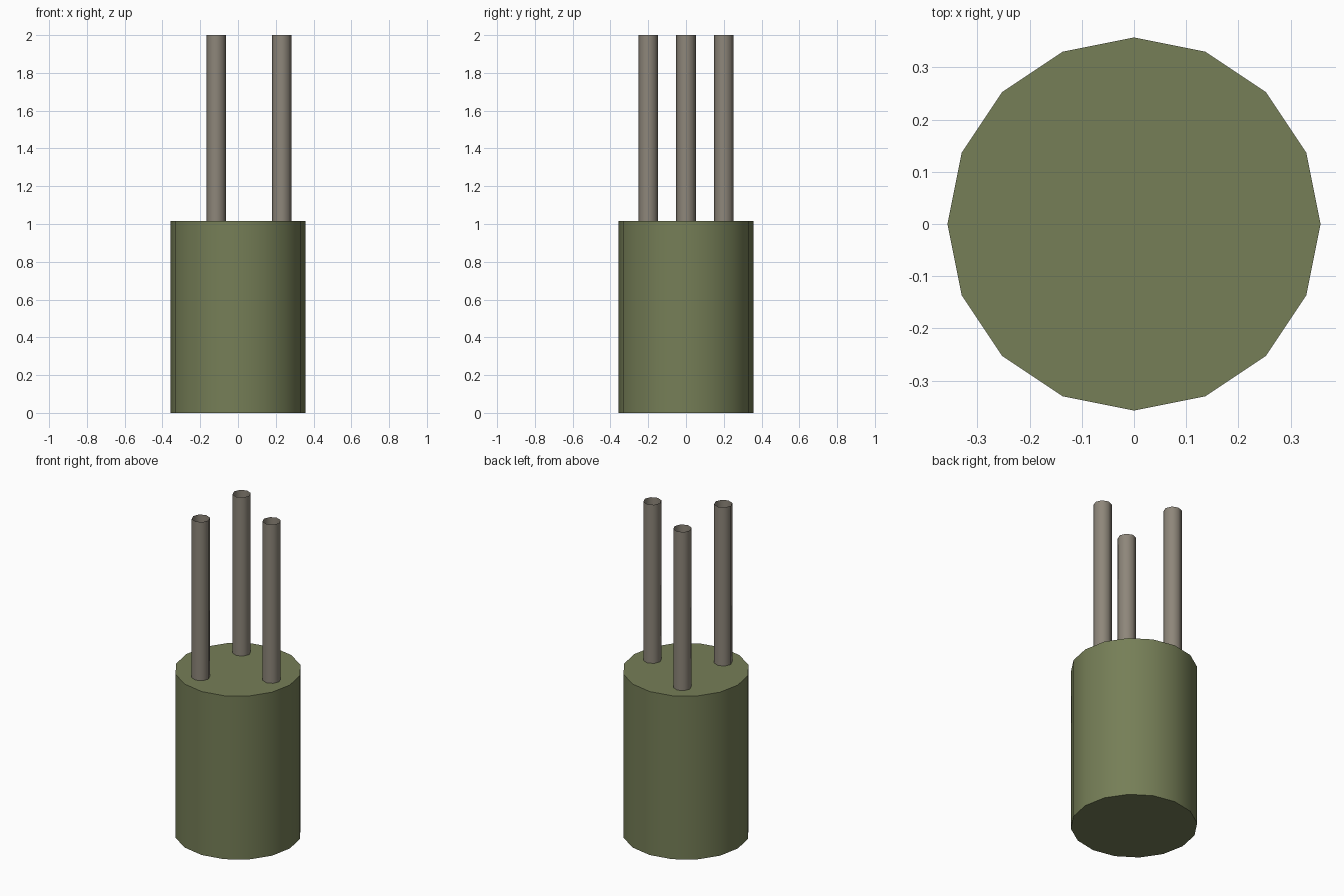
import bpy
import math

if "Cube" in bpy.data.objects:
    bpy.data.objects.remove(bpy.data.objects["Cube"])

BODY_R, BODY_H = 0.357, 1.015
LEAD_R, LEAD_TOP, RING_R = 0.052, 2.0, 0.231


def material(name, color):
    mat = bpy.data.materials.new(name)
    mat.diffuse_color = (*color, 1)
    mat.use_nodes = True
    mat.node_tree.nodes["Principled BSDF"].inputs["Base Color"].default_value = mat.diffuse_color
    return mat


def cylinder(name, radius, z0, z1, sides, mat, x=0, y=0, fill='NGON'):
    # the 90 degree turn puts a corner on each axis
    bpy.ops.mesh.primitive_cylinder_add(
        vertices=sides, radius=radius, depth=z1 - z0, end_fill_type=fill,
        location=(x, y, (z0 + z1) / 2))
    obj = bpy.context.object
    obj.name = name
    obj.data.materials.append(mat)
    bpy.ops.object.shade_smooth_by_angle(angle=math.radians(50))
    return obj


green = material("olive_green", (0.18, 0.21, 0.095))
metal = material("dull_metal", (0.27, 0.24, 0.195))

# Solid body
cylinder("body", BODY_R, 0, BODY_H, 16, green)

# Three open tubes, evenly spaced around the body axis
for i in range(3):
    a = i * math.tau / 3
    cylinder(f"lead_{i + 1}", LEAD_R, BODY_H, LEAD_TOP, 8, metal,
             RING_R * math.cos(a), RING_R * math.sin(a), fill='NOTHING')
